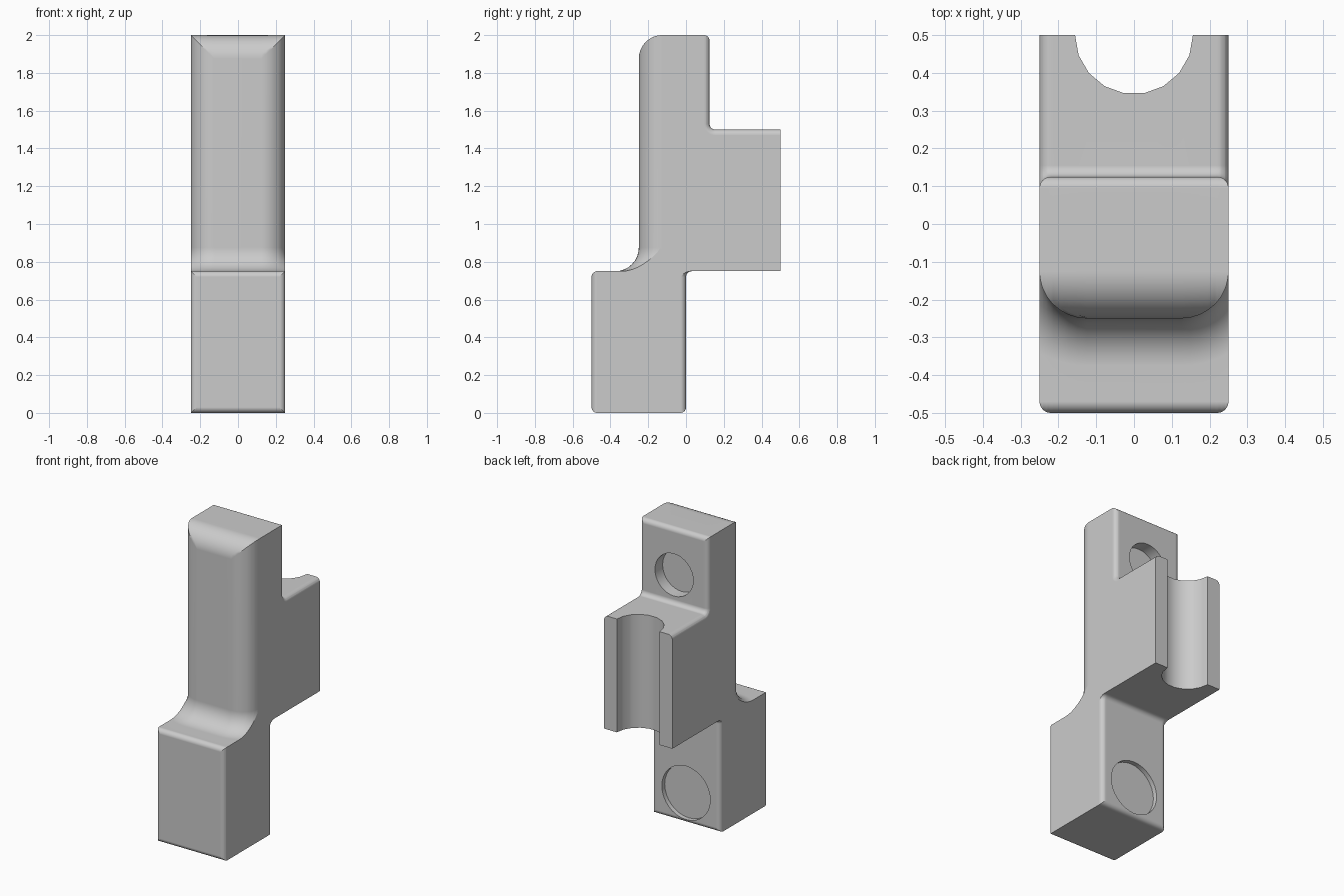
import bpy, bmesh, math
from mathutils import Matrix

if "Cube" in bpy.data.objects:
    bpy.data.objects.remove(bpy.data.objects["Cube"], do_unlink=True)

HALF = 0.25        # half width
BIG = 0.125        # large rounding radius
R = 0.03           # small rounding radius
STEPS = 8

grey = bpy.data.materials.new("plain grey")
grey.use_nodes = True
grey.diffuse_color = (0.6, 0.6, 0.6, 1)
grey.node_tree.nodes["Principled BSDF"].inputs["Base Color"].default_value = (0.6, 0.6, 0.6, 1)


def inset(x, r):
    """How far a rounded vertical edge has receded at x."""
    t = max(0.0, x - HALF + r)
    return r - math.sqrt(max(0.0, r * r - t * t))


def arc(cy, cz, r, a, b):
    """Arc points in the y-z plane, angles in degrees."""
    angles = [math.radians(a + (b - a) * i / STEPS) for i in range(STEPS + 1)]
    return [(cy + r * math.cos(t), cz + r * math.sin(t)) for t in angles]


def flare(x, cy, z, r, side, up):
    """Foot of a rounded upright blending out into a flat face."""
    t = max(0.0, x - HALF + r)
    pts = []
    for i in range(STEPS + 1):
        a = math.pi / 2 * i / STEPS
        reach = r + r * (1 - math.cos(a))
        pts.append((cy + side * math.sqrt(max(0.0, reach * reach - t * t)),
                    z + up * r * (1 - math.sin(a))))
    return pts


def section(x):
    """Side outline of the body at distance x from the middle."""
    es, eb = inset(x, R), inset(x, BIG)
    ts = math.degrees(math.acos(max(0.0, min(1.0, 1 - es / R))))
    tb = math.degrees(math.acos(max(0.0, min(1.0, 1 - eb / BIG))))
    pts = [(0.5, 0.75), (0.5, 1.5 - es)]                        # rear arm end
    pts += arc(0.125 + R, 1.5 + R, R + es, 270, 180)            # arm to column
    pts += arc(0.125 - R, 2 - R, R, ts, 90)                     # top rear
    pts += arc(-0.25 + BIG, 2 - BIG, BIG, 90, 180 - tb)         # top front
    pts += flare(x, -0.25 + BIG, 0.75, BIG, -1, 1)              # column foot
    pts += arc(-0.5 + R, 0.75 - R, R, 90, 180 - ts)             # base top front
    pts += arc(-0.5 + R, R, R, 180 + ts, 270)                   # base bottom front
    pts += arc(-R, R, R, 270, 360 - ts)                         # base bottom rear
    pts += flare(x, -R, 0.75, R, 1, -1)                         # under the arm
    return pts


# Body: outlines lofted across the width
xs = {round(HALF - r + r * math.sin(math.pi / 2 * i / STEPS), 5)
      for r in (BIG, R) for i in range(STEPS + 1)}
xs = sorted(xs | {-x for x in xs})
bm = bmesh.new()
rings = [[bm.verts.new((x, y, z)) for y, z in section(abs(x))] for x in xs]
n = len(rings[0])
for a, b in zip(rings, rings[1:]):
    for i in range(n):
        j = (i + 1) % n
        bm.faces.new((a[i], a[j], b[j], b[i]))
bm.faces.new(rings[0])
bm.faces.new(rings[-1])
bmesh.ops.remove_doubles(bm, verts=bm.verts, dist=2e-5)
bmesh.ops.recalc_face_normals(bm, faces=bm.faces)
mesh = bpy.data.meshes.new("bracket_body")
bm.to_mesh(mesh)
bm.free()
mesh.materials.append(grey)
body = bpy.data.objects.new("bracket_body", mesh)
bpy.context.collection.objects.link(body)
bpy.context.view_layer.objects.active = body
body.select_set(True)


def cut(name, radius, depth, sides, matrix):
    """Subtract a cylinder from the body."""
    cbm = bmesh.new()
    bmesh.ops.create_cone(cbm, cap_ends=True, segments=sides, radius1=radius,
                          radius2=radius, depth=depth, matrix=matrix)
    cmesh = bpy.data.meshes.new(name)
    cbm.to_mesh(cmesh)
    cbm.free()
    cmesh.materials.append(grey)
    cutter = bpy.data.objects.new(name, cmesh)
    cutter.hide_render = True
    bpy.context.collection.objects.link(cutter)
    mod = body.modifiers.new(name, 'BOOLEAN')
    mod.operation = 'DIFFERENCE'
    mod.solver = 'EXACT'
    mod.object = cutter
    bpy.ops.object.modifier_apply(modifier=mod.name)
    bpy.data.objects.remove(cutter, do_unlink=True)


turn = Matrix.Rotation(math.pi / 2, 4, 'X')
# Upright half-round channel in the arm end
cut("channel_cutter", 0.156, 1.2, 18,
    Matrix.Translation((0, 0.5, 1.1)) @ Matrix.Rotation(math.radians(10), 4, 'Z'))
# Round recesses in the rear of the column and of the base
cut("upper_recess_cutter", 0.14, 0.2, 32, Matrix.Translation((0, 0.145, 1.69)) @ turn)
cut("lower_recess_cutter", 0.177, 0.2, 32, Matrix.Translation((0, 0.07, 0.2)) @ turn)

# Smooth rounding with crisp edges and even flat faces
bpy.ops.object.shade_smooth_by_angle(angle=math.radians(30))
weighted = body.modifiers.new("even_shading", 'WEIGHTED_NORMAL')
weighted.keep_sharp = True
